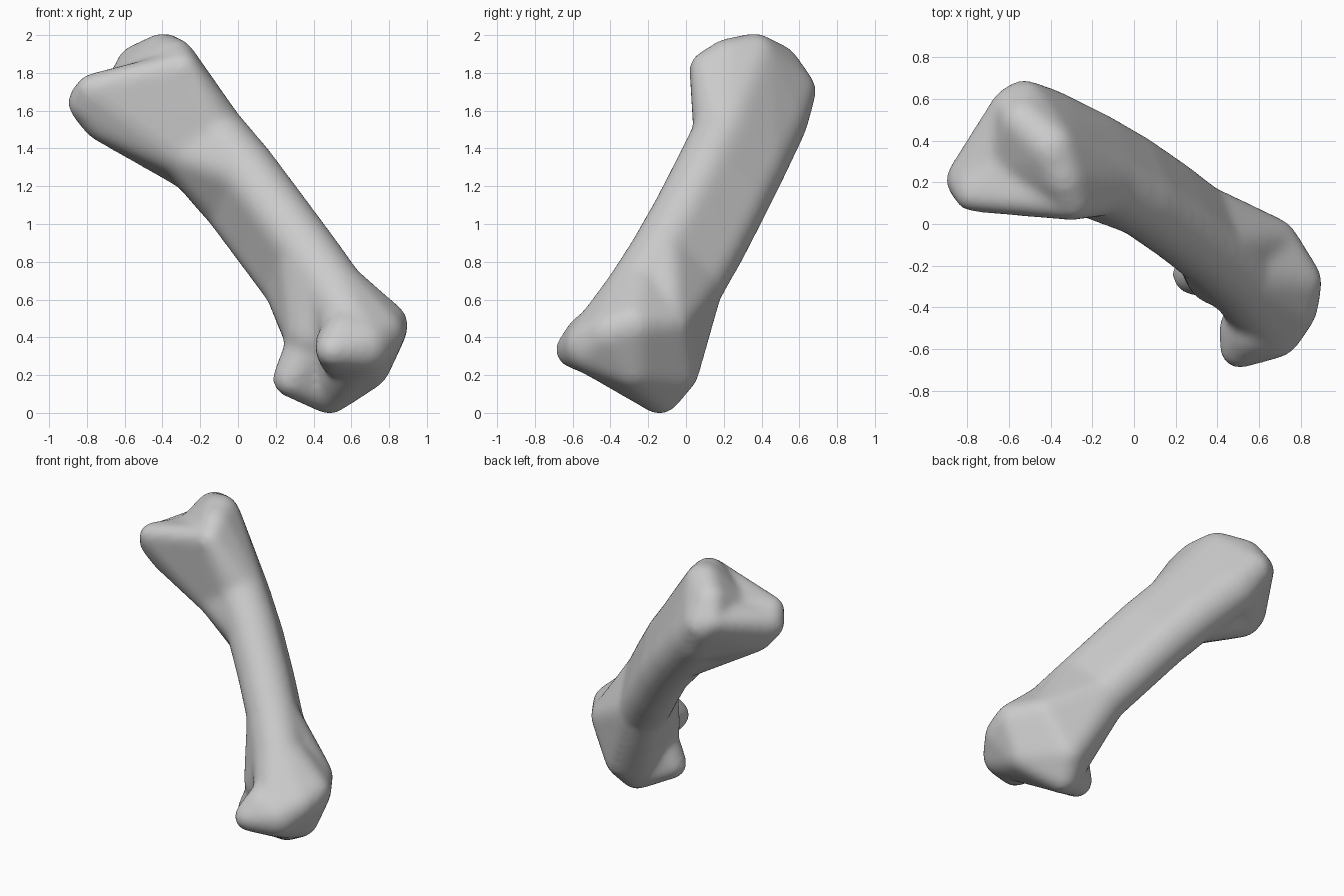
import bpy
import bmesh
from mathutils import Vector

cube = bpy.data.objects.get("Cube")
if cube:
    bpy.data.objects.remove(cube, do_unlink=True)

VOXEL = 0.018
SOFTENING = 0.0012  # small balls lose more size when the joins are softened

# Unit ball used for every rounded corner
ball = bmesh.new()
bmesh.ops.create_icosphere(ball, subdivisions=3, radius=1)
BALL = [v.co.copy() for v in ball.verts]
ball.free()

bm = bmesh.new()


def hull(*blobs):
    """Wrap a tight skin around a group of balls (x, y, z, radius)."""
    verts = [bm.verts.new(Vector(b[:3]) + p * (b[3] + SOFTENING / b[3]))
             for b in blobs for p in BALL]
    bmesh.ops.convex_hull(bm, input=verts)
    loose = [v for v in verts if v.is_valid and not v.link_faces]
    bmesh.ops.delete(bm, geom=loose, context='VERTS')


def station(x, y, z, r=0.163):
    """Oval shaft section: two balls spread along the wide axis."""
    spread = Vector((0.03, -0.08, 0.083))
    c = Vector((x, y, z))
    return [(*(c + spread), r), (*(c - spread), r)]


# Shaft, with a flat shelf at the front where it widens upwards
shaft = [station(-0.17, 0.287, 1.4), station(0, 0.188, 1.2),
         station(0.172, 0.07, 0.97), station(0.335, -0.055, 0.75),
         station(0.47, -0.175, 0.55, 0.17)]
for a, b in zip(shaft, shaft[1:]):
    hull(*a, *b)
shelf = (-0.28, 0.20, 1.38, 0.14)
hull(shelf, *shaft[0], *shaft[1])

# Upper end: rounded head at the back
crest = (-0.34, 0.22, 1.87, 0.10)
summit = (-0.40, 0.36, 1.88, 0.12)
shoulder = (-0.53, 0.48, 1.83, 0.11)
back = (-0.53, 0.56, 1.70, 0.12)
spur = (-0.60, 0.56, 1.73, 0.075)
under = (-0.42, 0.48, 1.55, 0.16)
rim = (-0.30, 0.11, 1.82, 0.08)
hull(crest, summit, shoulder, back, spur, under, *shaft[0])
hull(rim, crest, shelf, *shaft[0])

# Upper end: flared plate at the front, with a saddle behind it
tip = (-0.79, 0.21, 1.64, 0.105)
lip = (-0.78, 0.14, 1.71, 0.065)
keel = (-0.71, 0.24, 1.56, 0.12)
saddle = (-0.60, 0.30, 1.72, 0.09)
hull(tip, lip, rim, keel, shelf, saddle, *shaft[0])
hull(tip, keel, back, spur, under, saddle)
hull(saddle, rim, crest, summit, shoulder, back)

# Lower end: main condyle, flaring gradually out of the shaft
base = (0.48, -0.14, 0.10, 0.10)
heel = (0.52, -0.06, 0.22, 0.12)
side = (0.77, -0.28, 0.46, 0.12)
rear = (0.66, -0.095, 0.47, 0.115)
front = (0.66, -0.50, 0.35, 0.14)
bulge = (0.75, -0.40, 0.42, 0.12)
sole = (0.68, -0.28, 0.24, 0.11)
hull(base, heel, side, rear, front, bulge, sole, *shaft[-1])
hull(base, heel, rear, *shaft[-2])

# Lower end: front ridge with a steep inner edge
corner = (0.50, -0.60, 0.33, 0.08)
hull(corner, front, sole, (0.55, -0.53, 0.42, 0.09), (0.58, -0.42, 0.48, 0.10),
     (0.48, -0.50, 0.37, 0.06), (0.51, -0.45, 0.27, 0.06))

# Lower end: small knob and its narrower neck
hull((0.40, -0.23, 0.42, 0.155), base, *shaft[-1], *shaft[-2])
hull((0.28, -0.24, 0.18, 0.09), base, (0.385, -0.22, 0.35, 0.13))

bmesh.ops.recalc_face_normals(bm, faces=bm.faces)
mesh = bpy.data.meshes.new("bone_parts")
bm.to_mesh(mesh)
bm.free()
bone = bpy.data.objects.new("bone", mesh)
bpy.context.collection.objects.link(bone)

# Fuse the parts and soften the joins
remesh = bone.modifiers.new("fuse", 'REMESH')
remesh.mode = 'VOXEL'
remesh.voxel_size = VOXEL
smooth = bone.modifiers.new("soften", 'SMOOTH')
smooth.factor = 0.5
smooth.iterations = 26
bpy.context.view_layer.update()
graph = bpy.context.evaluated_depsgraph_get()
fused = bpy.data.meshes.new_from_object(bone.evaluated_get(graph))
bone.modifiers.clear()
bone.data = fused
bpy.data.meshes.remove(mesh)
fused.name = "bone"

# Stand it on the ground, centred
spans = [[v.co[i] for v in fused.vertices] for i in range(3)]
low = Vector([min(s) for s in spans])
high = Vector([max(s) for s in spans])
middle = (low + high) / 2
for v in fused.vertices:
    v.co -= Vector((middle.x, middle.y, low.z))
for p in fused.polygons:
    p.use_smooth = True

# Plain grey
grey = bpy.data.materials.new("bone_grey")
grey.use_nodes = True
colour = (0.6, 0.6, 0.6, 1)
grey.diffuse_color = colour
for node in grey.node_tree.nodes:
    if node.type == 'BSDF_PRINCIPLED':
        node.inputs["Base Color"].default_value = colour
fused.materials.clear()
fused.materials.append(grey)
fused.update()
